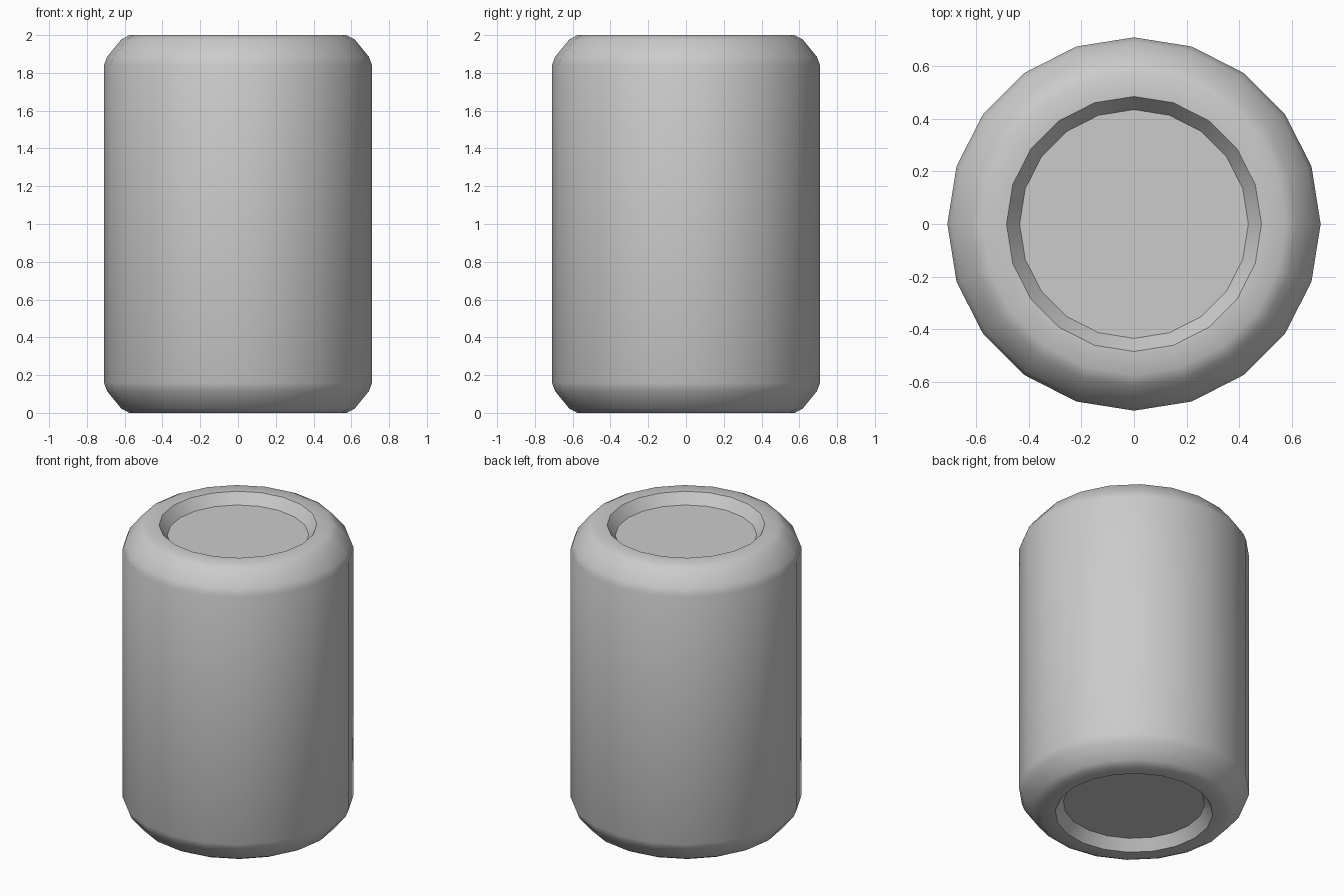
import bpy, bmesh, math

if "Cube" in bpy.data.objects:
    bpy.data.objects.remove(bpy.data.objects["Cube"])

SIDES = 20

# Upper half of the profile: recessed lid, rim, rounded shoulder (radius, z)
top = [(0.435, 1.93), (0.485, 2.0), (0.575, 2.0), (0.618, 1.977),
       (0.693, 1.885), (0.71, 1.84)]
# The lower half mirrors it
profile = top + [(r, 2.0 - z) for r, z in reversed(top)]

# Revolve the profile
bm = bmesh.new()
rings = []
for r, z in profile:
    rings.append([bm.verts.new((r * math.cos(2 * math.pi * i / SIDES),
                                r * math.sin(2 * math.pi * i / SIDES), z))
                  for i in range(SIDES)])
for a, b in zip(rings, rings[1:]):
    for i in range(SIDES):
        j = (i + 1) % SIDES
        bm.faces.new((a[i], b[i], b[j], a[j]))

# Flat lid and base
bm.faces.new(rings[0])
bm.faces.new(list(reversed(rings[-1])))
bmesh.ops.recalc_face_normals(bm, faces=bm.faces)

mesh = bpy.data.meshes.new("barrel_body")
bm.to_mesh(mesh)
bm.free()
body = bpy.data.objects.new("barrel_body", mesh)
bpy.context.collection.objects.link(body)

# Smooth body with crisp recess edges
bpy.context.view_layer.objects.active = body
body.select_set(True)
bpy.ops.object.shade_smooth_by_angle(angle=math.radians(35))
